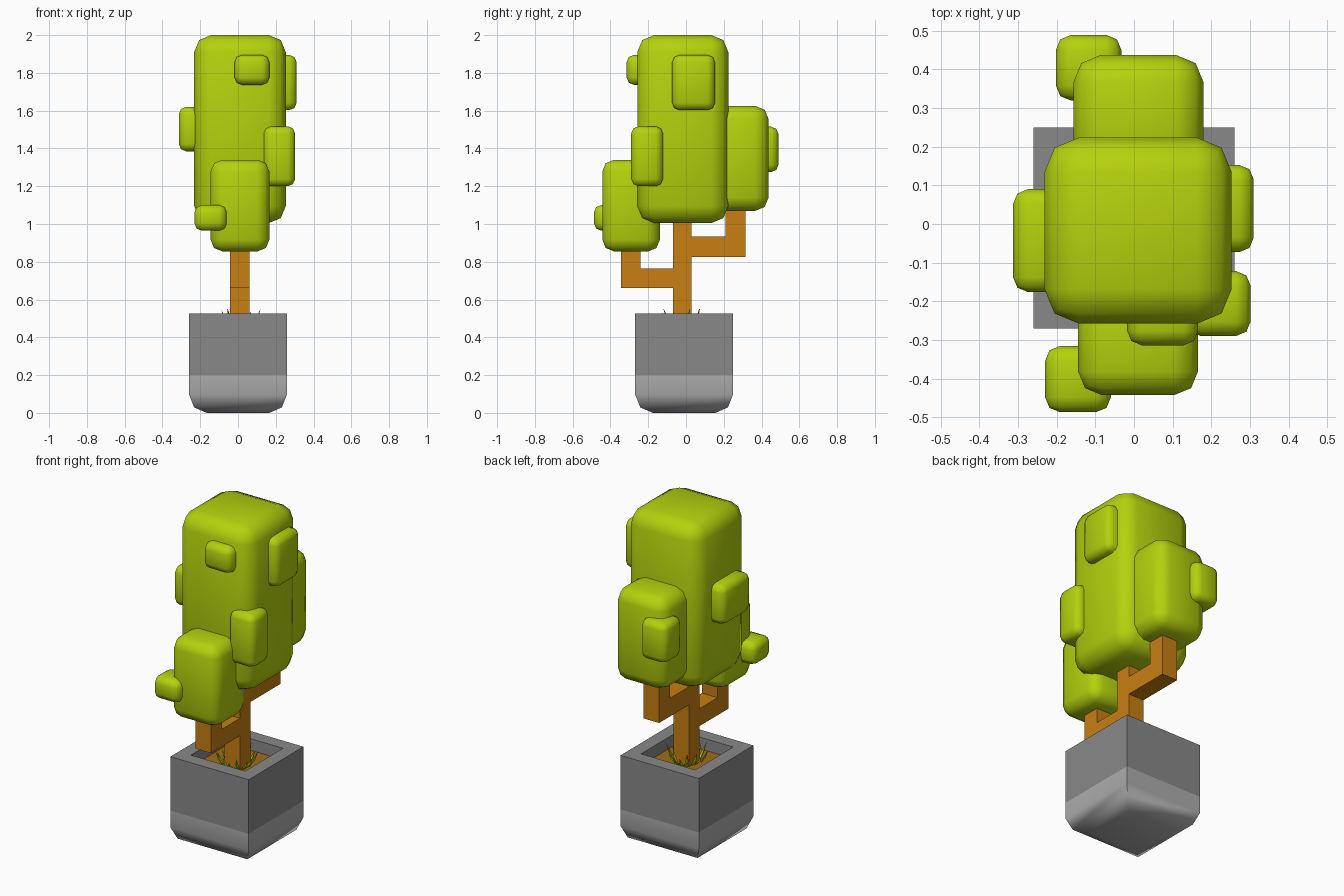
import bpy, bmesh, math, random
from mathutils import Vector

if "Cube" in bpy.data.objects:
    bpy.data.objects.remove(bpy.data.objects["Cube"])

random.seed(4)


def material(name, r, g, b):
    m = bpy.data.materials.new(name)
    m.diffuse_color = (r, g, b, 1)
    m.use_nodes = True
    m.node_tree.nodes["Principled BSDF"].inputs["Base Color"].default_value = m.diffuse_color
    return m


LEAF = material("leaf_green", 0.46, 0.64, 0.004)
WOOD = material("wood_orange", 0.58, 0.21, 0.006)
SOIL = material("soil_brown", 0.36, 0.15, 0.008)
DARK = material("dark_grey", 0.25, 0.25, 0.25)
LIGHT = material("light_grey", 0.42, 0.42, 0.42)


def finish(name, bm, mat, smooth_angle=None):
    bmesh.ops.recalc_face_normals(bm, faces=bm.faces)
    mesh = bpy.data.meshes.new(name)
    bm.to_mesh(mesh)
    bm.free()
    mesh.materials.append(mat)
    obj = bpy.data.objects.new(name, mesh)
    bpy.context.collection.objects.link(obj)
    if smooth_angle:
        bpy.ops.object.select_all(action='DESELECT')
        obj.select_set(True)
        bpy.context.view_layer.objects.active = obj
        bpy.ops.object.shade_smooth_by_angle(angle=math.radians(smooth_angle))
    return obj


def square_loft(name, rings, mat, cap_start, cap_end, smooth_angle=None):
    """Stack of squares given as (half width, z), centred on the pot."""
    bm = bmesh.new()
    loops = [[bm.verts.new((sx * h, sy * h - 0.01, z))
              for sx, sy in ((-1, -1), (1, -1), (1, 1), (-1, 1))] for h, z in rings]
    for a, b in zip(loops, loops[1:]):
        for i in range(4):
            j = (i + 1) % 4
            bm.faces.new((a[i], a[j], b[j], b[i]))
    if cap_start:
        bm.faces.new(loops[0])
    if cap_end:
        bm.faces.new(loops[-1])
    return finish(name, bm, mat, smooth_angle)


def leaf_block(name, lo, hi, radius):
    """Rounded box between two corners."""
    bm = bmesh.new()
    bmesh.ops.create_cube(bm, size=1)
    lo, hi = Vector(lo), Vector(hi)
    for v in bm.verts:
        v.co = (lo + hi) / 2 + v.co * (hi - lo)
    bmesh.ops.bevel(bm, geom=bm.edges[:], offset=radius, segments=2,
                    profile=0.5, affect='EDGES')
    return finish(name, bm, LEAF, 60)


# Pot: rounded light base, hollow dark upper part, soil
square_loft("pot_base", [(0.165, 0), (0.232, 0.029), (0.26, 0.1), (0.26, 0.2)],
            LIGHT, True, False, 50)
square_loft("pot_wall", [(0.26, 0.2), (0.26, 0.525), (0.18, 0.525), (0.18, 0.44)],
            DARK, False, False)
square_loft("soil", [(0.18, 0.455)], SOIL, True, False)

# Trunk with both elbow branches: side outline (y, z) extruded along x
outline = [(-.07, .45), (.03, .45), (.03, .825), (.315, .825), (.315, 1.15), (.21, 1.15),
           (.21, .935), (.03, .935), (.03, 1.1), (-.07, 1.1), (-.07, .765), (-.24, .765),
           (-.24, .95), (-.345, .95), (-.345, .66), (-.07, .66)]
bm = bmesh.new()
side = bm.faces.new([bm.verts.new((-0.042, y, z)) for y, z in outline])
ext = bmesh.ops.extrude_face_region(bm, geom=[side], use_keep_orig=True)
for v in ext["geom"]:
    if isinstance(v, bmesh.types.BMVert):
        v.co.x = 0.062
finish("trunk_and_branches", bm, WOOD)

# Large foliage blocks
leaf_block("main_foliage", (-.232, -.258, 1.005), (.253, .224, 2.0), 0.09)
leaf_block("front_foliage", (-.145, -.443, .855), (.166, -.138, 1.34), 0.062)
leaf_block("back_foliage", (-.157, .10, 1.07), (.18, .437, 1.625), 0.07)

# Small foliage tufts
for name, lo, hi in [
    ("back_tuft", (-.202, .32, 1.275), (-.033, .489, 1.515)),
    ("front_tuft", (-.23, -.487, .965), (-.06, -.316, 1.1)),
    ("left_tuft", (-.313, -.176, 1.385), (-.16, .09, 1.62)),
    ("right_upper_tuft", (.15, -.073, 1.603), (.31, .153, 1.895)),
    ("right_lower_tuft", (.135, -.29, 1.2), (.302, -.122, 1.517)),
    ("front_upper_tuft", (-.018, -.314, 1.737), (.166, -.16, 1.895)),
]:
    leaf_block(name, lo, hi, 0.038)

# Grass: pointed blades leaning outward around the trunk foot
bm = bmesh.new()
for i in range(14):
    a = math.tau * (i + random.uniform(-.25, .25)) / 14
    out = Vector((math.cos(a), math.sin(a), 0))
    across = Vector((-out.y, out.x, 0)) * 0.016
    base = Vector((0.01, -0.02, 0.452)) + out * random.uniform(.06, .08)
    tip = base + out * random.uniform(.03, .05) + Vector((0, 0, random.uniform(.06, .108)))
    mid = base.lerp(tip, 0.4) + out * 0.012
    feet = [bm.verts.new(p) for p in (base - across, base + across, mid)]
    t = bm.verts.new(tip)
    bm.faces.new(feet)
    for j in range(3):
        bm.faces.new((feet[j], feet[(j + 1) % 3], t))
finish("grass_blades", bm, LEAF)
